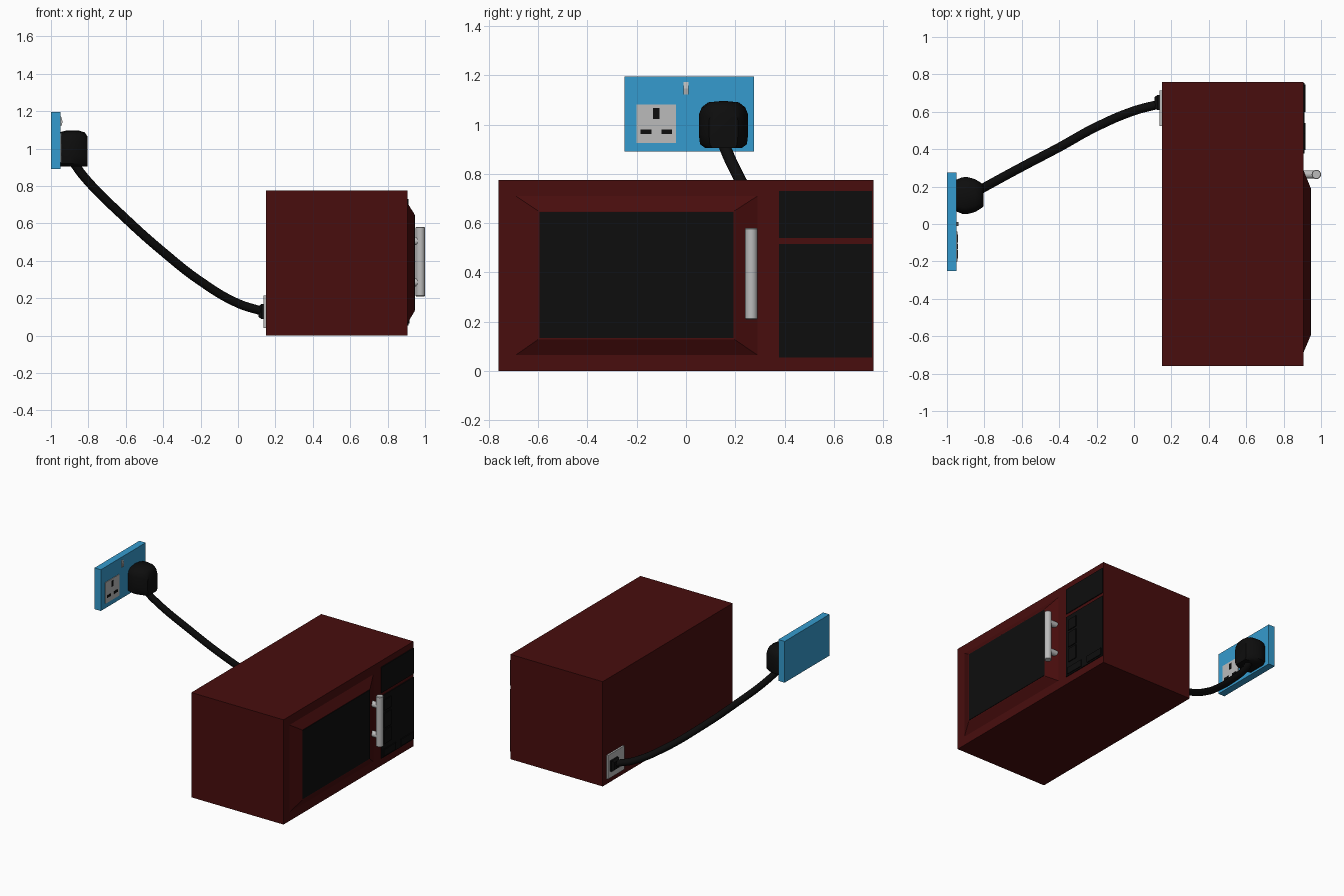
import bpy, bmesh, math
from mathutils import Vector

if "Cube" in bpy.data.objects:
    bpy.data.objects.remove(bpy.data.objects["Cube"])


def material(name, r, g, b):
    m = bpy.data.materials.new(name)
    m.diffuse_color = (r, g, b, 1)
    m.use_nodes = True
    m.node_tree.nodes["Principled BSDF"].inputs["Base Color"].default_value = m.diffuse_color
    return m


RED = material("dark_red", 0.065, 0.004, 0.004)
BLACK = material("black", 0.004, 0.004, 0.004)
BLUE = material("blue", 0.036, 0.33, 0.62)
GREY = material("light_grey", 0.5, 0.5, 0.5)


def mesh_object(name, bm, mat, smooth=False):
    bmesh.ops.recalc_face_normals(bm, faces=bm.faces)
    me = bpy.data.meshes.new(name)
    bm.to_mesh(me)
    bm.free()
    me.materials.append(mat)
    ob = bpy.data.objects.new(name, me)
    bpy.context.collection.objects.link(ob)
    if smooth:
        bpy.ops.object.select_all(action='DESELECT')
        ob.select_set(True)
        bpy.context.view_layer.objects.active = ob
        bpy.ops.object.shade_smooth_by_angle(angle=math.radians(40))
    return ob


def loft(name, rings, mat, smooth=False):
    """Skin a list of equal-length point rings and cap both ends."""
    bm = bmesh.new()
    vs = [[bm.verts.new(p) for p in ring] for ring in rings]
    n = len(rings[0])
    for a, b in zip(vs, vs[1:]):
        for i in range(n):
            j = (i + 1) % n
            bm.faces.new((a[i], a[j], b[j], b[i]))
    bm.faces.new(vs[0])
    bm.faces.new(vs[-1])
    return mesh_object(name, bm, mat, smooth)


def rect(x, y0, y1, z0, z1):
    return [(x, y0, z0), (x, y1, z0), (x, y1, z1), (x, y0, z1)]


def box(name, x0, x1, y0, y1, z0, z1, mat):
    return loft(name, [rect(x0, y0, y1, z0, z1), rect(x1, y0, y1, z0, z1)], mat)


def rod(name, a, b, r, mat, bevel=0.0):
    """Round bar between two points with chamfered ends."""
    a, b = Vector(a), Vector(b)
    d = (b - a).normalized()
    u = d.orthogonal().normalized()
    v = d.cross(u)
    stations = [(a, r - bevel), (a + d * bevel, r), (b - d * bevel, r), (b, r - bevel)]
    if not bevel:
        stations = [(a, r), (b, r)]
    angles = [math.tau * i / 24 for i in range(24)]
    return loft(name, [[c + (u * math.cos(t) + v * math.sin(t)) * s for t in angles]
                       for c, s in stations], mat, True)


# Oven body
box("oven_body", 0.15, 0.905, -0.76, 0.76, 0, 0.775, RED)

# Raised door with sloped sides and dark window
loft("door_frame", [rect(0.90, -0.69, 0.29, 0.065, 0.71),
                    rect(0.905, -0.69, 0.29, 0.065, 0.71),
                    rect(0.943, -0.60, 0.197, 0.128, 0.65)], RED)
box("door_window", 0.94, 0.946, -0.595, 0.193, 0.135, 0.645, BLACK)

# Control panels and buttons
box("display_panel", 0.90, 0.911, 0.377, 0.755, 0.54, 0.73, BLACK)
box("keypad_panel", 0.90, 0.911, 0.377, 0.755, 0.055, 0.515, BLACK)
for i, (z0, z1) in enumerate([(0.40, 0.48), (0.27, 0.38), (0.155, 0.255)]):
    box(f"small_button_{i}", 0.908, 0.917, 0.405, 0.485, z0, z1, BLACK)
for i, y0 in enumerate([0.395, 0.60]):
    box(f"wide_button_{i}", 0.908, 0.917, y0, y0 + 0.145, 0.065, 0.115, BLACK)

# Handle
rod("handle_bar", (0.975, 0.265, 0.21), (0.975, 0.265, 0.58), 0.025, GREY, 0.003)
for i, z in enumerate([0.285, 0.505]):
    rod(f"handle_mount_{i}", (0.90, 0.265, z), (0.97, 0.265, z), 0.022, GREY)

# Rear power inlet
box("inlet_plate", 0.137, 0.152, 0.525, 0.715, 0.04, 0.215, GREY)
loft("inlet_connector", [rect(0.14, 0.61, 0.69, 0.088, 0.168),
                         rect(0.125, 0.61, 0.69, 0.088, 0.168),
                         rect(0.11, 0.622, 0.678, 0.10, 0.156)], BLACK)

# Wall socket
box("wall_plate", -1.0, -0.948, -0.25, 0.275, 0.89, 1.195, BLUE)
box("socket_face", -0.95, -0.944, -0.20, -0.04, 0.925, 1.082, GREY)
box("earth_slot", -0.946, -0.942, -0.133, -0.108, 1.023, 1.066, BLACK)
for i, y in enumerate([-0.162, -0.078]):
    box(f"pin_slot_{i}", -0.946, -0.942, y - 0.022, y + 0.022, 0.961, 0.98, BLACK)
loft("rocker_switch", [[(-0.95, y, 1.122), (-0.942, y, 1.122), (-0.938, y, 1.145),
                        (-0.946, y, 1.172), (-0.95, y, 1.172)] for y in (-0.01, 0.01)], GREY)

# Plug: domed outline, narrowing towards the room
half = [(0, 0.905), (0.075, 0.905), (0.095, 0.92), (0.10, 0.96), (0.10, 1.04),
        (0.088, 1.07), (0.062, 1.09), (0, 1.096)]
outline = half + [(-y, z) for y, z in reversed(half[1:-1])]
stations = [(-0.949, 0.85, 0.96), (-0.92, 0.97, 1), (-0.895, 1, 1), (-0.85, 0.88, 1),
            (-0.82, 0.7, 0.95), (-0.805, 0.58, 0.84)]
loft("plug", [[(x, 0.152 + y * sy, 0.905 + (z - 0.905) * sz) for y, z in outline]
              for x, sy, sz in stations], BLACK, True)

# Sagging cable
path = [(-0.89, 0.145, 0.94), (-0.82, 0.185, 0.845), (-0.60, 0.305, 0.625),
        (-0.40, 0.41, 0.447), (-0.20, 0.52, 0.29), (0.0, 0.605, 0.172), (0.13, 0.64, 0.13)]
cu = bpy.data.curves.new("cable", 'CURVE')
cu.dimensions = '3D'
cu.bevel_depth = 0.024
cu.bevel_resolution = 4
cu.resolution_u = 8
cu.use_fill_caps = True
sp = cu.splines.new('BEZIER')
sp.bezier_points.add(len(path) - 1)
for p, co in zip(sp.bezier_points, path):
    p.co = co
    p.handle_left_type = p.handle_right_type = 'AUTO'
cu.materials.append(BLACK)
cable = bpy.data.objects.new("cable", cu)
bpy.context.collection.objects.link(cable)
bpy.ops.object.select_all(action='DESELECT')
cable.select_set(True)
bpy.context.view_layer.objects.active = cable
bpy.ops.object.convert(target='MESH')
bpy.ops.object.shade_smooth_by_angle(angle=math.radians(40))
